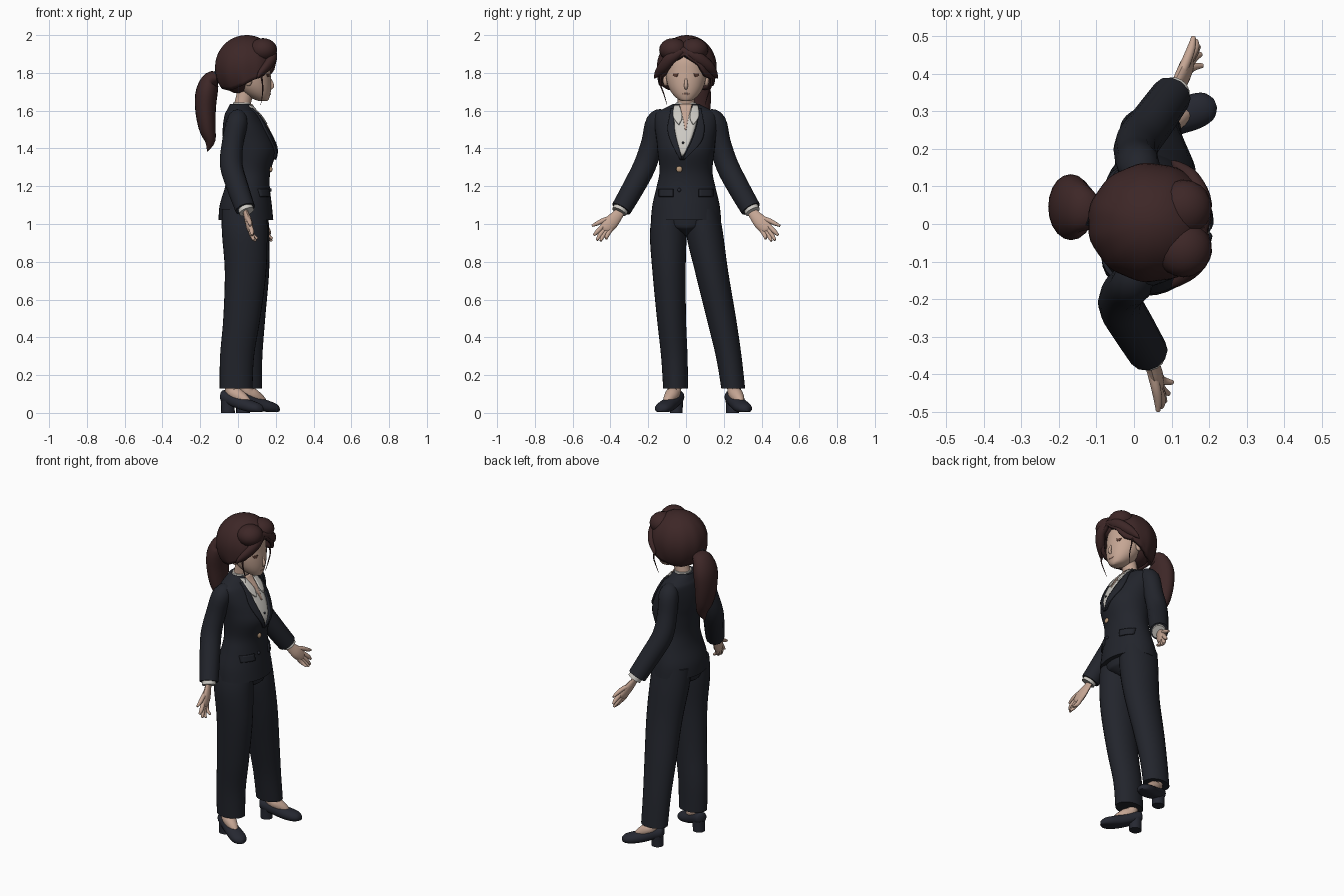
import bpy, bmesh
from math import sin, cos, pi, sqrt, radians
from mathutils import Vector

cube = bpy.data.objects.get("Cube")
if cube:
    bpy.data.objects.remove(cube, do_unlink=True)


def material(name, *rgb):
    mat = bpy.data.materials.new(name)
    mat.use_nodes = True
    mat.diffuse_color = (*rgb, 1)
    shader = mat.node_tree.nodes["Principled BSDF"]
    shader.inputs["Base Color"].default_value = (*rgb, 1)
    shader.inputs["Roughness"].default_value = .8
    return mat


suit = material("navy suit", .016, .018, .025)
leather = material("shoe leather", .019, .021, .031)
hair = material("brown hair", .047, .02, .02)
skin = material("skin", .56, .38, .295)
linen = material("shirt white", .6, .58, .54)
gold = material("gold button", .47, .31, .19)
brown = material("eye brown", .1, .045, .032)
lip = material("lip", .46, .27, .21)


def finish(name, bm, mat):
    mesh = bpy.data.meshes.new(name)
    bm.to_mesh(mesh)
    bm.free()
    mesh.materials.append(mat)
    ob = bpy.data.objects.new(name, mesh)
    bpy.context.collection.objects.link(ob)
    bpy.ops.object.select_all(action='DESELECT')
    ob.select_set(True)
    bpy.context.view_layer.objects.active = ob
    bpy.ops.object.shade_smooth_by_angle(angle=radians(45))
    return ob


def bridge(name, rings, mat, last=True):
    """Join closed rings of points into a skin with end caps."""
    bm = bmesh.new()
    loops = [[bm.verts.new(p) for p in ring] for ring in rings]
    for a, b in zip(loops, loops[1:]):
        n = len(a)
        for i in range(n):
            j = (i + 1) % n
            bm.faces.new((a[i], a[j], b[j], b[i]))
    bm.faces.new(loops[0])
    if last:
        bm.faces.new(loops[-1])
    bmesh.ops.recalc_face_normals(bm, faces=bm.faces)
    return finish(name, bm, mat)


def dense(rows, n=5):
    """Catmull-Rom interpolation of rows of numbers."""
    out = []
    for i in range(len(rows) - 1):
        a, b, c, d = (rows[min(max(i + k, 0), len(rows) - 1)] for k in (-1, 0, 1, 2))
        for k in range(n):
            t = k / n
            out.append([.5 * (2*q + (r-p)*t + (2*p-5*q+4*r-s)*t*t + (3*q-p-3*r+s)*t**3)
                        for p, q, r, s in zip(a, b, c, d)])
    return out + [list(rows[-1])]


def loft(name, rows, mat, sides=28):
    """Level rings: x, y, z, half depth, half width."""
    turn = [2 * pi * i / sides for i in range(sides)]
    return bridge(name, [[(x + rx*cos(a), y + ry*sin(a), z) for a in turn]
                         for x, y, z, rx, ry in dense(rows)], mat)


def tube(name, rows, mat, flat=1, ref=(1, 0, 0), sides=14):
    """Rings square to a path: x, y, z, radius; flat scales along ref."""
    rows = dense(rows, 4)
    pts = [Vector(r[:3]) for r in rows]
    rings = []
    for i, p in enumerate(pts):
        way = (pts[min(i + 1, len(pts) - 1)] - pts[max(i - 1, 0)]).normalized()
        side = way.cross(Vector(ref)).normalized()
        up = side.cross(way)
        r = max(rows[i][3], .001)
        rings.append([p + side*r*cos(a) + up*r*flat*sin(a)
                      for a in (2 * pi * k / sides for k in range(sides))])
    return bridge(name, rings, mat)


def surface_x(body, y, z):
    """Front surface of a lofted body."""
    rows = dense(body, 8)
    x, _, _, rx, ry = min(rows, key=lambda r: abs(r[2] - z))
    for a, b in zip(rows, rows[1:]):
        lo, hi = sorted((a[2], b[2]))
        if lo <= z <= hi and hi > lo:
            t = (z - a[2]) / (b[2] - a[2])
            x, _, _, rx, ry = (p + (q - p) * t for p, q in zip(a, b))
    return x + rx * sqrt(max(0, 1 - (y / ry) ** 2))


def patch(name, body, rows, mat, off=.004, thick=.008, side=1, cols=6):
    """Plate lying on the front of a body: rows of z, y from, y to."""
    bm = bmesh.new()
    grid = []
    for z, y0, y1 in dense(rows, 4):
        ys = [side * (y0 + (y1 - y0) * k / cols) for k in range(cols + 1)]
        grid.append([bm.verts.new((surface_x(body, y, z) + off, y, z)) for y in ys])
    for a, b in zip(grid, grid[1:]):
        for i in range(cols):
            bm.faces.new((a[i], a[i+1], b[i+1], b[i]))
    bm.normal_update()
    if sum(f.normal.x for f in bm.faces) < 0:
        bmesh.ops.reverse_faces(bm, faces=bm.faces)
    ob = finish(name, bm, mat)
    mod = ob.modifiers.new("thickness", 'SOLIDIFY')
    mod.thickness, mod.offset = thick, -1


def ball(name, place, size, mat):
    bm = bmesh.new()
    bmesh.ops.create_uvsphere(bm, u_segments=20, v_segments=12, radius=1)
    for v in bm.verts:
        v.co = Vector(place) + v.co * Vector(size)
    finish(name, bm, mat)


# Jacket body, lapels, shirt front and buttons
torso = [(.042, 0, 1.02, .145, .186), (.041, 0, 1.1, .138, .178), (.05, 0, 1.2, .118, .155),
         (.056, 0, 1.28, .116, .14), (.065, 0, 1.38, .135, .15), (.052, 0, 1.45, .132, .157),
         (.035, 0, 1.52, .115, .166), (.02, 0, 1.58, .09, .164), (.014, 0, 1.605, .072, .13),
         (.012, 0, 1.635, .055, .068)]
loft("jacket", torso, suit, 36)
patch("shirt_front", torso, [(1.36, -.024, -.016), (1.45, -.052, .028), (1.54, -.068, .056),
                             (1.615, -.066, .062)], linen)
patch("neck_opening", torso, [(1.5, -.006, .002), (1.57, -.018, .014), (1.635, -.036, .034)],
      skin, .008)
for s, label in ((1, "left"), (-1, "right")):
    lean = .02 * s
    patch(label + "_lapel", torso, [(1.34, -lean, .012 - lean), (1.43, .036 - lean/2, .078),
          (1.5, .056 - lean/4, .098), (1.56, .064, .09), (1.615, .064, .08)], suit, .012, .014, s)
    patch(label + "_shirt_collar", torso, [(1.53, .036, .042), (1.57, .02, .068),
          (1.63, .036, .064)], linen, .014, .009, s)
    patch(label + "_pocket_flap", torso, [(1.145, .07, .145), (1.185, .07, .145)],
          suit, .01, .01, s)
loft("collar_band", [(.02, 0, 1.595, .055, .074), (.02, 0, 1.642, .046, .054)], linen)
for label, z, mat, r in (("jacket_button", 1.29, gold, .016), ("lower_button", 1.18, leather, .01),
                         ("shirt_button", 1.43, leather, .006)):
    y = -.036 if z < 1.4 else -.015
    ball(label, (surface_x(torso, y, z) + .004, y, z), (.008, r, r), mat)

# Trousers
loft("hips", [(.04, 0, .94, .05, .02), (.04, 0, .97, .105, .08), (.04, 0, 1.0, .12, .14),
              (.04, 0, 1.1, .125, .165)], suit)
loft("right_trouser_leg", [(.033, -.085, 1.08, .12, .088), (.035, -.094, .95, .12, .097),
     (.04, -.09, .75, .11, .088), (.02, -.077, .5, .098, .077), (-.005, -.062, .3, .09, .07),
     (-.01, -.055, .13, .087, .066)], suit)
loft("left_trouser_leg", [(.037, .085, 1.08, .12, .088), (.045, .098, .95, .12, .098),
     (.055, .135, .75, .11, .088), (.048, .187, .5, .096, .078), (.044, .226, .3, .085, .068),
     (.044, .25, .13, .082, .063)], suit)

# Shoes, heels and feet
last = [(0, .085, .02, .016), (.06, .085, .036, .036), (.25, .07, .042, .04), (.5, .046, .04, .043),
        (.75, .03, .035, .047), (.92, .023, .026, .037), (1, .018, .014, .012)]
for label, heel, toe in (("right", (-.088, -.035, 0), (.13, -.14, 0)),
                         ("left", (-.01, .232, 0), (.217, .322, 0))):
    heel, toe = Vector(heel), Vector(toe)
    along = toe - heel
    across = Vector((-along.y, along.x, 0)).normalized()
    up = Vector((0, 0, 1))
    rings = [[heel + along*u + across*w*cos(a) + up*(zc + h*max(sin(a), -.7))
              for a in (2 * pi * k / 20 for k in range(20))] for u, zc, h, w in dense(last)]
    bridge(label + "_shoe", rings, leather)
    h = heel + along * .16
    loft(label + "_heel", [(h.x, h.y, 0, .036, .034), (h.x, h.y, .04, .036, .035),
                           (h.x, h.y, .085, .038, .038)], leather, 16)
    tube(label + "_foot", [(*(heel + along * u).xy, z, r) for u, z, r in
         ((.27, .22, .036), (.25, .12, .036), (.4, .092, .037), (.56, .07, .028), (.68, .05, .015))], skin)

# Sleeves, cuffs and hands
arm = [(.115, 1.57, .042), (.155, 1.54, .057), (.18, 1.43, .057), (.218, 1.31, .06),
       (.28, 1.19, .058), (.343, 1.08, .054)]
for s, label, drift, depth in ((1, "left", .2, (.02, .012, .005, .01, .055, .1)),
                               (-1, "right", 0, (0, -.005, -.028, -.035, 0, .038))):
    tube(label + "_sleeve", [(x, s*y, z, r) for x, (y, z, r) in zip(depth, arm)], suit, sides=12)
    x = depth[-1]

    def limb(part, rows, mat, flat=1):
        tube(label + part, [(x + dx + drift * (y - .335), s*y, z, r) for dx, y, z, r in rows], mat, flat)

    limb("_cuff", [(-.01, .33, 1.11, .04), (.008, .354, 1.065, .041)], linen)
    limb("_palm", [(-.005, .335, 1.09, .025), (.006, .362, 1.048, .029), (.018, .395, 1.01, .038),
                   (.025, .425, .978, .034), (.028, .435, .965, .02)], skin, .5)
    fingers = (("index", .445, .985, .488, .94), ("middle", .437, .972, .472, .914),
               ("ring", .425, .966, .452, .91), ("little", .408, .968, .422, .922))
    for k, (part, y0, z0, y1, z1) in enumerate(fingers):
        limb(f"_{part}_finger", [(.02, y0 - .02, z0 + .02, .012), (.035, (y0 + y1)/2, (z0 + z1)/2, .012),
                                 (.035 + .01*k, y1, z1, .006)], skin)
    limb("_thumb", [(.008, .385, 1.035, .014), (.02, .435, 1.02, .013), (.026, .47, 1.003, .011),
                    (.026, .498, .99, .006)], skin)

# Neck, head and face
tube("neck", [(.012, 0, 1.57, .05), (.025, 0, 1.64, .044), (.052, 0, 1.75, .045)], skin)
head = [(.135, 0, 1.65, .02, .016), (.122, 0, 1.662, .042, .044), (.1, 0, 1.695, .073, .076),
        (.082, 0, 1.74, .094, .098), (.072, 0, 1.8, .1, .108), (.06, 0, 1.88, .1, .1),
        (.05, 0, 1.95, .05, .05)]
loft("head", head, skin, 36)
tube("nose", [(.166, 0, 1.775, .006), (.182, 0, 1.733, .01), (.172, 0, 1.716, .007)], skin)
patch("mouth", head, [(1.684, -.01, .01), (1.688, -.02, .02), (1.692, -.01, .01)],
      lip, .002, .005)
for s, label in ((1, "left"), (-1, "right")):
    patch(label + "_eye", head, [(1.778, .05, .06), (1.786, .045, .067), (1.796, .042, .07)],
          brown, .003, .005, s)
    ball(label + "_ear", (.055, s * .108, 1.76), (.02, .014, .03), skin)

# Hair cap: each direction runs from the crown to its own hairline
hairline = dense([(0, 66), (25, 82), (50, 106), (70, 113), (90, 124), (130, 136), (180, 128)], 10)


def hair_point(turn, t):
    bearing = abs((turn + .12 + pi) % (2 * pi) - pi) * 180 / pi
    reach = radians(min(hairline, key=lambda r: abs(r[0] - bearing))[1])
    phi = reach * t
    spread = sin(phi) if phi < pi / 2 else sin(phi) ** (.4 if bearing < 95 else .8)
    spread *= 1 + .014 * cos(11 * turn) * t
    return (.045 + .168*spread*cos(turn), .004 + .158*spread*sin(turn), 1.83 + .17*cos(phi))


cap = bridge("hair_cap", [[hair_point(2 * pi * i / 60, t / 16) for i in range(60)]
                          for t in [.1, *range(1, 17)]], hair, last=False)
shell = cap.modifiers.new("thickness", 'SOLIDIFY')
shell.thickness, shell.offset = .022, -1
ball("hair_back", (.005, 0, 1.815), (.105, .125, .125), hair)
for s, label in ((1, "left"), (-1, "right")):
    ball(label + "_front_volume", (.132, s*.055 - .012, 1.922), (.075, .075, .062), hair)
    tube(label + "_fringe", [(.178, -.02 - s*.015, 1.925, .016), (.184, -.01 + s*.06, 1.888, .03),
         (.155, s*.115, 1.838, .03), (.118, s*.15, 1.797, .018), (.1, s*.168, 1.77, .002)], hair, .8)
    tube(label + "_strand", [(.12, s*.13, 1.8, .008), (.13, s*.135, 1.74, .004),
         (.13, s*.118, 1.69, .003), (.12, s*.1, 1.63, .001)], hair, sides=6)

# Ponytail
tube("hair_tie", [(-.09, .02, 1.775, .034), (-.125, .028, 1.785, .034)], leather, ref=(0, 1, 0))
tube("ponytail", [(-.1, .02, 1.775, .025), (-.14, .037, 1.765, .045), (-.165, .044, 1.7, .058),
     (-.172, .046, 1.61, .055), (-.163, .045, 1.51, .045), (-.148, .045, 1.44, .028),
     (-.162, .042, 1.385, .002)], hair, 1.5, (0, 1, 0), 20)
